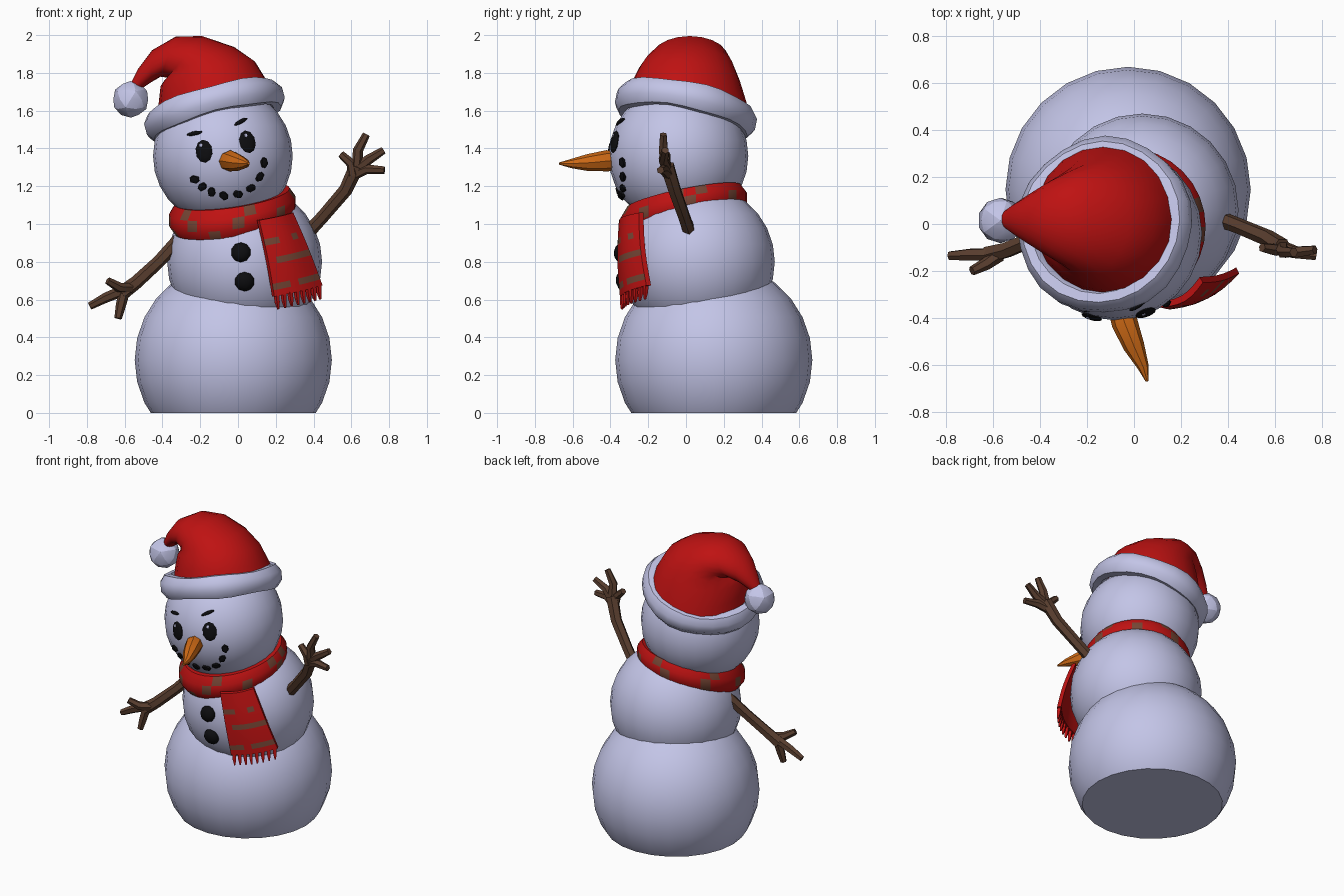
import bpy, bmesh, math
from mathutils import Vector, Matrix

if "Cube" in bpy.data.objects:
    bpy.data.objects.remove(bpy.data.objects["Cube"])


def material(name, r, g, b):
    m = bpy.data.materials.new(name)
    m.diffuse_color = (r, g, b, 1)
    m.use_nodes = True
    m.node_tree.nodes["Principled BSDF"].inputs["Base Color"].default_value = m.diffuse_color
    return m


SNOW = material("snow", 0.56, 0.57, 0.82)
RED = material("red_cloth", 0.52, 0.006, 0.006)
PATCH = material("brown_patch", 0.18, 0.06, 0.035)
WOOD = material("wood", 0.10, 0.048, 0.028)
ORANGE = material("carrot_orange", 0.65, 0.15, 0.008)
COAL = material("coal_black", 0.004, 0.004, 0.005)


def finish(name, bm, mats, angle=40):
    bmesh.ops.recalc_face_normals(bm, faces=bm.faces)
    me = bpy.data.meshes.new(name)
    bm.to_mesh(me)
    bm.free()
    for m in mats:
        me.materials.append(m)
    ob = bpy.data.objects.new(name, me)
    bpy.context.collection.objects.link(ob)
    if angle:
        bpy.ops.object.select_all(action='DESELECT')
        ob.select_set(True)
        bpy.context.view_layer.objects.active = ob
        bpy.ops.object.shade_smooth_by_angle(angle=math.radians(angle))
    return ob


def loft(name, rings, mats, closed=False, angle=40, rule=None):
    """Skin a list of point rings; rule(ring, side) picks the material."""
    bm = bmesh.new()
    vs = [[bm.verts.new(p) for p in r] for r in rings]
    n, k = len(rings), len(rings[0])
    for i in range(n if closed else n - 1):
        for j in range(k):
            a, b = vs[i], vs[(i + 1) % n]
            f = bm.faces.new((a[j], a[(j + 1) % k], b[(j + 1) % k], b[j]))
            f.material_index = rule(i, j) if rule else 0
    if not closed:
        bm.faces.new(vs[0])
        bm.faces.new(vs[-1])
    return finish(name, bm, mats, angle)


def tube(name, pts, radii, mat, sides=6, angle=30):
    pts = [Vector(p) for p in pts]
    rings = []
    for i, p in enumerate(pts):
        d = (pts[min(i + 1, len(pts) - 1)] - pts[max(i - 1, 0)]).normalized()
        u = d.cross(Vector((0.1, 1, 0.2))).normalized() if abs(d.y) < 0.8 else d.cross(Vector((0, 0, 1))).normalized()
        v = d.cross(u)
        rings.append([p + radii[i] * (u * math.cos(t) + v * math.sin(t))
                      for t in (math.tau * j / sides for j in range(sides))])
    return loft(name, rings, [mat], angle=angle)


def snowball(name, c, r):
    bm = bmesh.new()
    bmesh.ops.create_uvsphere(bm, u_segments=24, v_segments=14, radius=r,
                              matrix=Matrix.Translation(c))
    if c[2] < r:  # flat cut where it stands on the ground
        cut = bmesh.ops.bisect_plane(bm, geom=bm.verts[:] + bm.edges[:] + bm.faces[:],
                                     plane_co=(0, 0, 0), plane_no=(0, 0, 1), clear_inner=True)
        edges = [e for e in cut['geom_cut'] if isinstance(e, bmesh.types.BMEdge)]
        bmesh.ops.holes_fill(bm, edges=edges, sides=0)
    return finish(name, bm, [SNOW])


def blob(name, ball, x, z, size, mat, roll=0, lift=0.0, detail=2):
    """Flattened lump sitting on a snowball's front at the given x and z."""
    c, r = Vector(ball[0]), ball[1]
    y = c.y - math.sqrt(r * r - (x - c.x) ** 2 - (z - c.z) ** 2)
    p = Vector((x, y, z))
    n = (p - c).normalized()
    t = Vector((0, 0, 1)).cross(n).normalized()
    rot = Matrix((t, n.cross(t), n)).transposed().to_4x4()
    m = (Matrix.Translation(p + n * lift) @ rot @ Matrix.Rotation(roll, 4, 'Z')
         @ Matrix.Diagonal((*size, 1)))
    bm = bmesh.new()
    bmesh.ops.create_icosphere(bm, subdivisions=detail, radius=1, matrix=m)
    return finish(name, bm, [mat])


# Three snowballs
BASE = ((-0.025, 0.147, 0.28), 0.522)
BELLY = ((0.035, 0.06, 0.80), 0.41)
HEAD = ((-0.08, -0.04, 1.36), 0.37)
for nm, ball in (("base_ball", BASE), ("belly_ball", BELLY), ("head_ball", HEAD)):
    snowball(nm, *ball)

# Eyes with small highlights, and brows
for i, (x, z) in enumerate(((-0.18, 1.385), (0.05, 1.435))):
    blob(f"eye_{i}", HEAD, x, z, (0.046, 0.062, 0.014), COAL, roll=0.15)
    blob(f"eye_glint_{i}", HEAD, x - 0.012, z + 0.03, (0.01, 0.012, 0.004), SNOW, lift=0.013, detail=1)
blob("brow_0", HEAD, -0.23, 1.48, (0.046, 0.011, 0.012), COAL, roll=0.2)
blob("brow_1", HEAD, 0.015, 1.542, (0.045, 0.011, 0.012), COAL, roll=0.5)

# Coal mouth
mouth = ((-0.23, 1.236), (-0.188, 1.197), (-0.14, 1.17), (-0.075, 1.15),
         (0.0, 1.158), (0.068, 1.19), (0.115, 1.25), (0.138, 1.325))
for i, (x, z) in enumerate(mouth):
    blob(f"mouth_coal_{i}", HEAD, x, z, (0.032, 0.024, 0.018), COAL, roll=i * 0.7, detail=1)

# Coal buttons
for i, (x, z) in enumerate(((0.015, 0.85), (0.035, 0.695))):
    blob(f"button_{i}", BELLY, x, z, (0.053, 0.053, 0.035), COAL)

# Carrot nose
tube("carrot_nose", [(-0.06, -0.36, 1.33), (-0.04, -0.42, 1.335), (0.0, -0.52, 1.325),
                     (0.04, -0.61, 1.32), (0.056, -0.67, 1.32)],
     [0.05, 0.056, 0.045, 0.024, 0.006], ORANGE, sides=8)

# Branch arms: one limb and several twig fingers each
arms = {
    "raised_arm": ([(0.33, 0.035, 0.91), (0.45, -0.01, 1.04), (0.57, -0.06, 1.18), (0.63, -0.1, 1.31)],
                   [[(0.61, -0.1, 1.26), (0.60, -0.11, 1.32), (0.545, -0.10, 1.37)],
                    [(0.63, -0.1, 1.29), (0.635, -0.12, 1.39), (0.68, -0.12, 1.475)],
                    [(0.63, -0.1, 1.29), (0.69, -0.12, 1.34), (0.77, -0.11, 1.39)],
                    [(0.61, -0.09, 1.26), (0.68, -0.12, 1.29), (0.775, -0.135, 1.285)]]),
    "lowered_arm": ([(-0.31, 0.0, 0.92), (-0.42, -0.06, 0.80), (-0.54, -0.11, 0.69), (-0.62, -0.13, 0.63)],
                    [[(-0.57, -0.13, 0.66), (-0.63, -0.17, 0.665), (-0.69, -0.20, 0.70)],
                     [(-0.60, -0.13, 0.65), (-0.70, -0.13, 0.61), (-0.785, -0.135, 0.565)],
                     [(-0.60, -0.13, 0.65), (-0.62, -0.14, 0.57), (-0.635, -0.15, 0.50)]]),
}
for nm, (limb, fingers) in arms.items():
    tube(nm, limb, [0.036, 0.034, 0.036, 0.04], WOOD)
    for i, f in enumerate(fingers):
        tube(f"{nm}_twig_{i}", f, [0.03, 0.027, 0.02], WOOD)

# Scarf band: tilted ring, higher at the right and back
N = 32
section = ((-0.06, -0.07), (0.0, -0.078), (0.032, -0.03), (0.032, 0.03), (0.0, 0.078), (-0.08, 0.07))
rings = []
for i in range(N):
    a = math.tau * i / N
    ring = []
    for dr, dz in section:
        x, y = math.cos(a) * (0.303 + dr), math.sin(a) * (0.303 + dr)
        ring.append((x - 0.03, y - 0.012, 1.068 + 0.14 * x + 0.2 * y + dz))
    rings.append(ring)


def band_rule(i, j):
    return int((j == 2 and i % 4 == 0) or (j == 3 and i % 6 == 1) or (j == 1 and i % 5 == 2))


loft("scarf_band", rings, [RED, PATCH], closed=True, rule=band_rule)

# Scarf tail: curved strip over the belly
top_l, top_r = Vector((0.10, -0.33, 1.02)), Vector((0.28, -0.225, 1.06))
bot_l, bot_r = Vector((0.18, -0.325, 0.615)), Vector((0.435, -0.185, 0.675))
out = Vector((0.45, -0.89, 0))


def tail_point(u, v, d):
    p = top_l.lerp(top_r, u).lerp(bot_l.lerp(bot_r, u), v)
    return p + out * (0.03 * math.sin(math.pi * u) + 0.012 * math.sin(math.pi * v) + d)


U, ROWS = 6, 12
rings = [[tail_point(j / U, i / ROWS, 0.028) for j in range(U + 1)]
         + [tail_point(j / U, i / ROWS, 0.0) for j in range(U, -1, -1)] for i in range(ROWS + 1)]
loft("scarf_tail", rings, [RED, PATCH],
     rule=lambda i, j: int(j < U and ((i == 6 and j > 0) or (i == 3 and j in (0, 1, 4)) or (i == 10 and j != 2))))

# Scarf fringe
for i in range(8):
    u = (i + 0.5) / 8
    p = tail_point(u, 0.98, 0.014)
    tube(f"fringe_{i}", [p, p + Vector((0.004, -0.002, -0.04)), p + Vector((0.010, -0.004, -0.078))],
         [0.015, 0.014, 0.006], RED, sides=4, angle=0)

# Hat brim: fat tilted fur ring
bm = bmesh.new()
bm.free()
axis = Vector((-0.27, 0.2, 1)).normalized()
tilt = Vector((0, 0, 1)).rotation_difference(axis).to_matrix().to_4x4()
frame = Matrix.Translation((-0.125, -0.005, 1.60)) @ tilt
rings = []
for i in range(24):
    a = math.tau * i / 24
    w = 0.005 * math.sin(5 * a)  # slightly lumpy fur
    ring = []
    for j in range(8):
        t = math.tau * (j + 0.5) / 8
        r = 0.328 + (0.054 + w) * math.cos(t)
        ring.append(frame @ Vector((r * math.cos(a), r * math.sin(a), (0.074 + w) * math.sin(t))))
    rings.append(ring)
loft("hat_brim", rings, [SNOW], closed=True, angle=50)

# Hat: each ring spans an outer and inner point, with its depth and back tilt
hat = ((0.19, 1.69, -0.43, 1.53, 0.32, 0.2), (0.145, 1.77, -0.42, 1.64, 0.30, 0.2),
       (0.09, 1.86, -0.41, 1.73, 0.265, 0.14), (-0.02, 1.937, -0.39, 1.76, 0.235, 0.07),
       (-0.19, 1.995, -0.375, 1.775, 0.20, 0.0), (-0.33, 1.992, -0.41, 1.78, 0.155, 0.0),
       (-0.455, 1.92, -0.46, 1.75, 0.10, 0.0), (-0.53, 1.82, -0.505, 1.72, 0.06, 0.0),
       (-0.575, 1.73, -0.55, 1.69, 0.025, 0.0))
rings = []
for ax, az, bx, bz, depth, lean in hat:
    ring = []
    for j in range(20):
        t = math.tau * j / 20
        c, y = math.cos(t) / 2, depth * math.sin(t)
        ring.append(((ax + bx) / 2 + (ax - bx) * c, y + 0.02, (az + bz) / 2 + (az - bz) * c - lean * y))
    rings.append(ring)
loft("hat", rings, [RED], angle=50)

# Pompom
bm = bmesh.new()
bmesh.ops.create_icosphere(bm, subdivisions=2, radius=0.097, matrix=Matrix.Translation((-0.568, 0.015, 1.66)))
finish("pompom", bm, [SNOW], angle=20)
